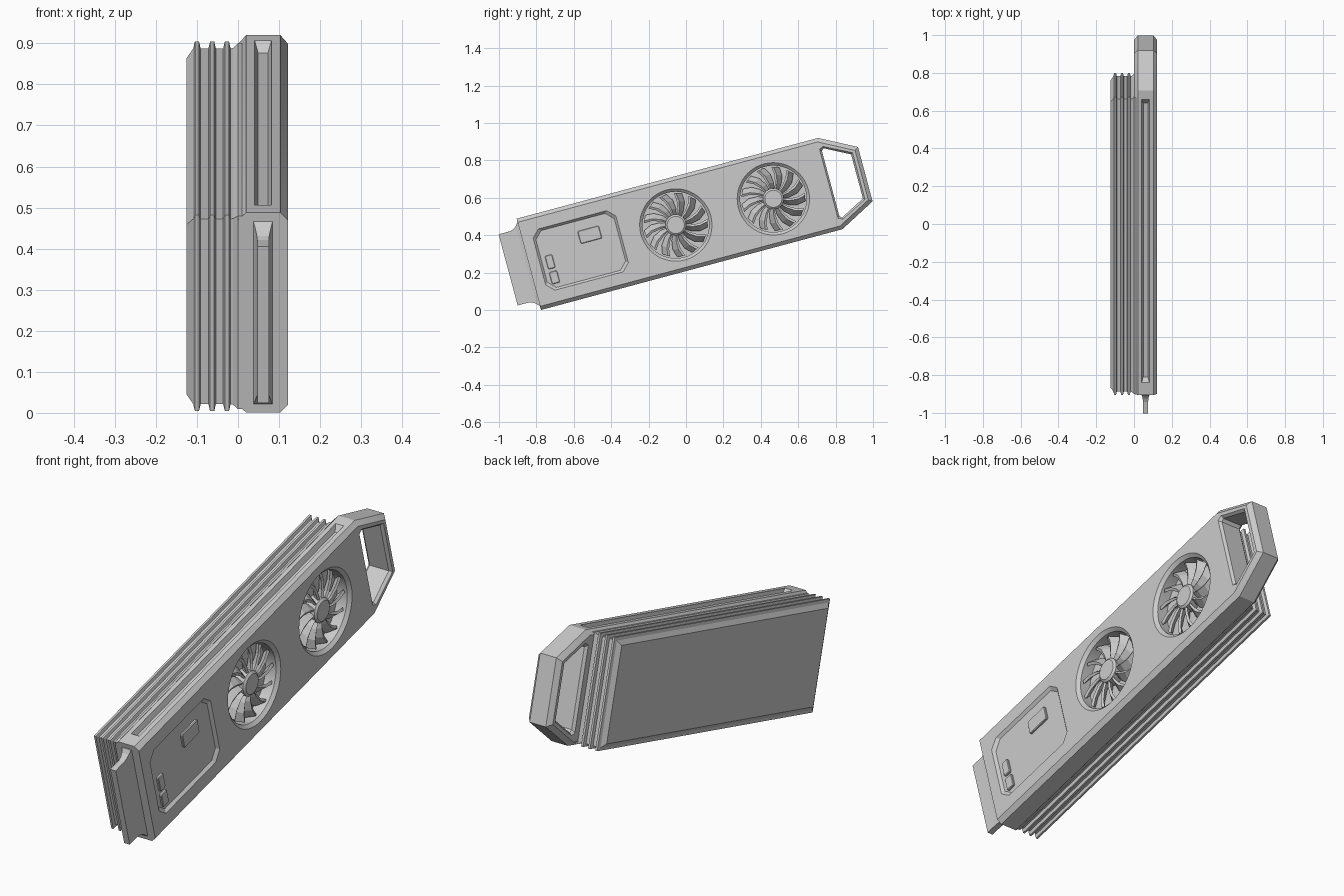
import bpy, bmesh, math

if "Cube" in bpy.data.objects:
    bpy.data.objects.remove(bpy.data.objects["Cube"])

TILT = math.radians(15)      # whole unit leans back in the YZ plane
MID = 0.4535                 # centre line of the width, in the tilted frame
FANS = (0.065, 0.605)        # fan centres along the length


def loft(name, rings, smooth=False):
    """Closed solid through rings of (x, length, width) points, then tilted."""
    bm = bmesh.new()
    vs = [[bm.verts.new(p) for p in r] for r in rings]
    n = len(rings[0])
    for a, b in zip(vs, vs[1:]):
        for i in range(n):
            j = (i + 1) % n
            bm.faces.new((a[i], a[j], b[j], b[i]))
    bm.faces.new(vs[0])
    bm.faces.new(vs[-1])
    bmesh.ops.recalc_face_normals(bm, faces=bm.faces)
    me = bpy.data.meshes.new(name)
    bm.to_mesh(me)
    bm.free()
    ob = bpy.data.objects.new(name, me)
    bpy.context.collection.objects.link(ob)
    ob.rotation_euler.x = TILT
    if smooth:
        make_smooth(ob)
    return ob


def make_smooth(ob):
    bpy.ops.object.select_all(action='DESELECT')
    ob.select_set(True)
    bpy.context.view_layer.objects.active = ob
    bpy.ops.object.shade_smooth_by_angle(angle=math.radians(25))


def at(x, outline):
    return [(x, u, v) for u, v in outline]


def rect(u0, u1, v0, v1):
    return [(u0, v0), (u1, v0), (u1, v1), (u0, v1)]


def cut_rect(u0, u1, v0, v1, c):
    return [(u0 + c, v0), (u1 - c, v0), (u1, v0 + c), (u1, v1 - c),
            (u1 - c, v1), (u0 + c, v1), (u0, v1 - c), (u0, v0 + c)]


def circle(u, r, n=48):
    return [(u + r * math.cos(2 * math.pi * i / n),
             MID + r * math.sin(2 * math.pi * i / n)) for i in range(n)]


def cut(ob, cutter):
    cutter.hide_render = True
    m = ob.modifiers.new("cut", 'BOOLEAN')
    m.operation = 'DIFFERENCE'
    m.solver = 'EXACT'
    m.object = cutter
    bpy.context.view_layer.objects.active = ob
    bpy.ops.object.modifier_apply(modifier=m.name)
    bpy.data.objects.remove(cutter)


# Main body with chamfered long edges and handle end
def body_outline(c):
    h, e = 0.2525 - c, 0.1505 - c * 0.7
    return [(-0.748, MID - h), (0.92 - c * 0.4, MID - h), (1.114 - c, MID - e),
            (1.114 - c, MID + e), (0.92 - c * 0.4, MID + h), (-0.748, MID + h)]


body = loft("body", [at(x, body_outline(c)) for x, c in
                     ((0, .02), (.02, 0), (.103, 0), (.122, .02))])


# Handle opening with bevelled rim
def handle_outline(o):
    h, e = 0.192 + o, 0.122 + o * 0.7
    return [(0.922 - o, MID - h + .012), (0.934, MID - h), (1.068 + o, MID - e),
            (1.068 + o, MID + e), (0.934, MID + h), (0.922 - o, MID + h - .012)]


cut(body, loft("handle_cutter", [at(x, handle_outline(o)) for x, o in
    ((-.005, .014), (.012, 0), (.11, 0), (.127, .014))]))

# Fan wells with bevelled rim
for u in FANS:
    cut(body, loft("well_cutter", [at(x, circle(u, r)) for x, r in
        ((.055, .178), (.108, .178), (.127, .199))]))

# Shallow panel recess
cut(body, loft("panel_cutter", [at(x, cut_rect(-.692 - o, -.23 + o, .282 - o, .625 + o, .04))
    for x, o in ((.11, -.014), (.127, 0.003))]))

# Long tapered groove along the top edge
cut(body, loft("groove_cutter", [
    [(x, u, v) for x, u in ((.061 - w, -.685 + e), (.061 + w, -.685 + e),
                            (.061 + w, .875 - e), (.061 - w, .875 - e))]
    for v, w, e in ((MID + .228, .012, .03), (MID + .26, .023, -.003))]))
make_smooth(body)

# Finned heat sink on the other side
rings = [(-.125, -.033), (-.109, -.014)]
for x in (-.1, -.063, -.027):
    rings += [(x - .009, -.014), (x - .005, 0), (x + .005, 0), (x + .009, -.014)]
rings = rings[:1] + rings[2:] + [(-.012, -.013), (0, -.004), (.01, -.004)]
loft("heat_sink", [at(x, rect(-.749 - o, .883 + o, .205 - o, .70 + o)) for x, o in rings])

# Edge connector, flared where it meets the body
loft("edge_connector", [
    [(.061 - w, u, MID - h), (.061 + w, u, MID - h),
     (.061 + w, u, MID + h), (.061 - w, u, MID + h)]
    for u, w, h in ((-.863, .014, .197), (-.80, .014, .197), (-.782, .015, .202),
                    (-.765, .018, .213), (-.752, .023, .23), (-.74, .023, .23))])

# Raised details in the panel recess
for name, u, v, a, b in (("display_window", -.393, .522, .059, .035),
                         ("button_upper", -.635, .437, .02, .037),
                         ("button_lower", -.634, .351, .022, .033)):
    loft(name, [at(x, cut_rect(u - a + i, u + a - i, v - b + i, v + b - i, .005))
                for x, i in ((.105, 0), (.117, 0), (.12, .003))])

# Fans: hub and swept, pitched blades
BLADES = 13
for k, u in enumerate(FANS):
    loft(f"fan_hub_{k + 1}", [at(x, circle(u, r, 32)) for x, r in
         ((.05, .056), (.103, .056), (.111, .046))], smooth=True)
    for b in range(BLADES):
        secs = []
        for r, sweep, w in ((.045, 0, .010), (.085, .04, .017), (.13, .14, .022), (.17, .28, .022)):
            ang = 2 * math.pi * b / BLADES + sweep
            ca, sa = math.cos(ang), math.sin(ang)
            secs.append([(x, u + r * ca - t * sa, MID + r * sa + t * ca) for t, x in
                         ((-w, .066), (-w * .5, .064), (w, .096), (w * .4, .102))])
        loft(f"fan_{k + 1}_blade_{b + 1}", secs)
